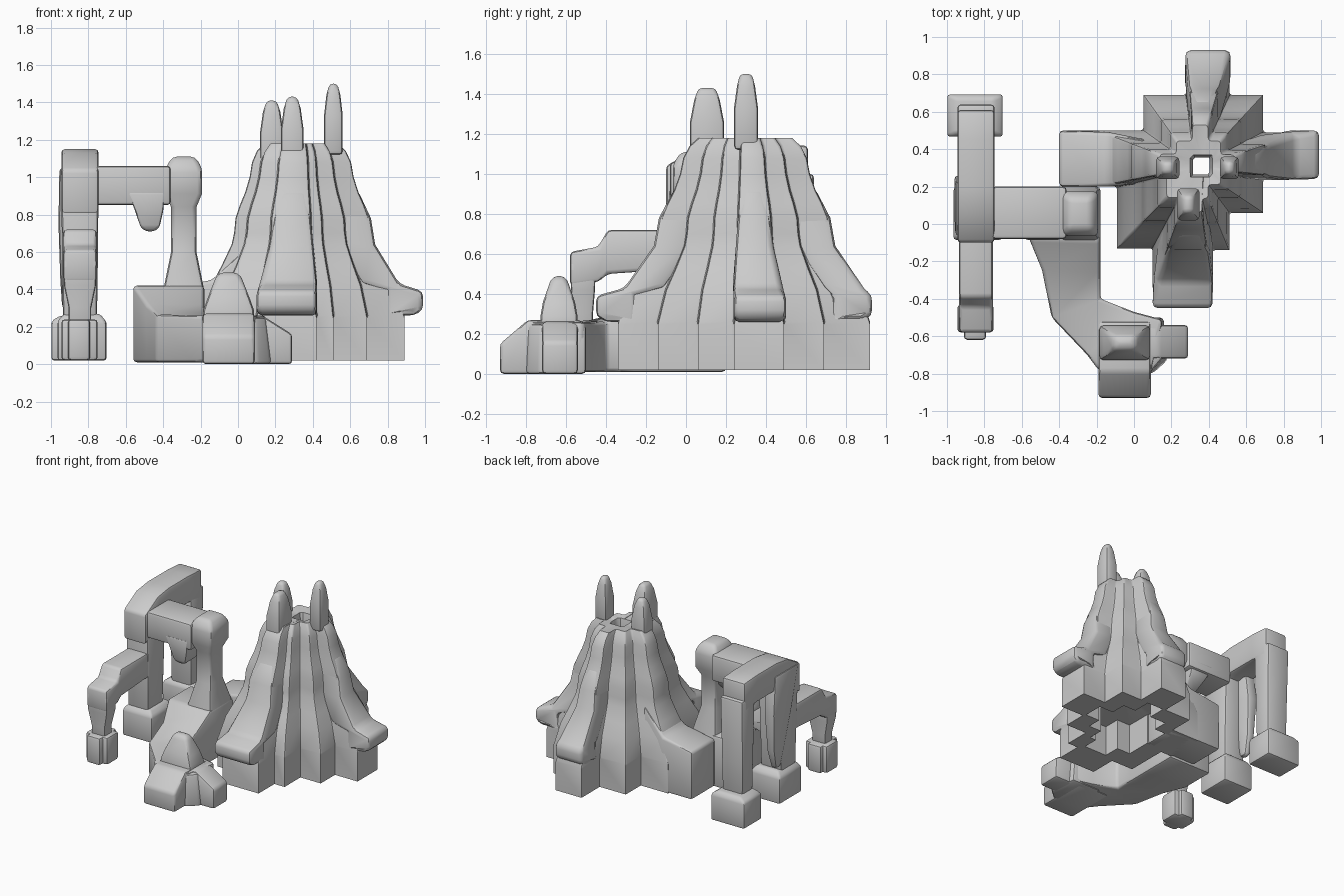
import bpy, bmesh, math

if "Cube" in bpy.data.objects:
    bpy.data.objects.remove(bpy.data.objects["Cube"])


def loft(name, rings, bevel=0.03, caps=True, segs=2, zone=None, ring_loop=False):
    """Skin equal-length point rings, bevel hard edges (optionally only in a height zone)."""
    bm = bmesh.new()
    rows = [[bm.verts.new(p) for p in r] for r in rings]
    n = len(rows[0])
    pairs = list(zip(rows, rows[1:])) + ([(rows[-1], rows[0])] if ring_loop else [])
    for a, b in pairs:
        for i in range(n):
            j = (i + 1) % n
            bm.faces.new((a[i], a[j], b[j], b[i]))
    if caps:
        bm.faces.new(rows[0][::-1])
        bm.faces.new(rows[-1])
    bmesh.ops.recalc_face_normals(bm, faces=bm.faces[:])
    sharp = [e for e in bm.edges if len(e.link_faces) == 2
             and e.calc_face_angle(0) > math.radians(28)]
    if zone:
        inner = set(v for r in rows[zone[2]:] for v in r)
        sharp = [e for e in sharp if not any(v in inner for v in e.verts)
                 and abs(e.verts[0].co.z - e.verts[1].co.z) > .02
                 and all(zone[0] < v.co.z < zone[1] for v in e.verts)]
    bmesh.ops.bevel(bm, geom=sharp, offset=bevel, segments=segs, profile=0.5,
                    affect='EDGES', clamp_overlap=True)
    me = bpy.data.meshes.new(name)
    bm.to_mesh(me)
    bm.free()
    ob = bpy.data.objects.new(name, me)
    bpy.context.collection.objects.link(ob)
    bpy.ops.object.select_all(action='DESELECT')
    ob.select_set(True)
    bpy.context.view_layer.objects.active = ob
    bpy.ops.object.shade_smooth_by_angle(angle=math.radians(40))
    return ob


def rect(x0, x1, y0, y1, z):
    return [(x0, y0, z), (x1, y0, z), (x1, y1, z), (x0, y1, z)]


def stack(name, cx, cy, levels, bevel=0.025):
    """Tower of centred rectangles: (z, half_x, half_y)."""
    return loft(name, [rect(cx - a, cx + a, cy - b, cy + b, z) for z, a, b in levels], bevel)


def box(name, x0, x1, y0, y1, z0, z1, bevel=0.02):
    return loft(name, [rect(x0, x1, y0, y1, z0), rect(x0, x1, y0, y1, z1)], bevel)


# Mountain: stepped star footprint shrunk up the slope, crater shaft, recessed underside
CX, CY = 0.33, 0.30
star = [(.56, -.06), (.56, .19), (.36, .19), (.36, .39), (.18, .39), (.18, .62),
        (-.05, .62), (-.05, .39), (-.28, .39), (-.28, .20), (-.52, .20), (-.52, -.10),
        (-.42, -.10), (-.42, -.43), (-.23, -.43), (-.23, -.64), (.09, -.64),
        (.09, -.44), (.18, -.44), (.18, -.24), (.36, -.24), (.36, -.06)]


def scaled(f, z):
    return [(CX + x * f, CY + y * f, z) for x, y in star]


def shaft(h, z):
    return [(CX + .03 + x * h / max(abs(x), abs(y)),
             CY + .01 + y * h / max(abs(x), abs(y)), z) for x, y in star]


levels = [(.02, 1), (.26, 1), (.42, .91), (.53, .80), (.64, .70), (.70, .675), (.78, .66),
          (.85, .615), (.92, .56), (1.0, .515), (1.08, .49), (1.14, .44), (1.18, .37)]
rings = [scaled(f, z) for z, f in levels]
rings += [shaft(.06, 1.17), shaft(.045, 1.10), shaft(.045, .28),
          scaled(.62, .26), scaled(.62, .02)]
loft("mountain", rings, 0.022, caps=False, zone=(.25, 1.19, len(levels)), ring_loop=True)


# Flows running down three ridges and swelling over the base
def flow(name, dx, dy, off, hw, reach, ridge):
    prof = [(.26, reach - .05, 1), (.29, reach, 1), (.39, reach, 1), (.43, ridge * .95, .95),
            (.64, ridge * .72, .72), (.78, ridge * .68, .62), (.93, ridge * .555, .45)]
    out = []
    for z, r, w in prof:
        o = off * min(1, r / reach)
        ring = []
        for rr, s in ((r - .2, -1), (r, -1), (r, 1), (r - .2, 1)):
            t = o + s * hw * w
            ring.append((CX + dx * rr + abs(dy) * t, CY + dy * rr + abs(dx) * t, z))
        out.append(ring)
    loft(name, out, 0.03)


flow("east_flow", 1, 0, .07, .13, .66, .56)
flow("north_flow", 0, 1, .065, .12, .63, .62)
flow("south_flow", 0, -1, -.07, .16, .75, .64)

# West arm of the mountain base
loft("west_arm", [[(-.40, .20, .02), (-.40, .50, .02), (-.40, .50, .40), (-.40, .20, .40)],
                  [(-.14, .20, .02), (-.14, .50, .02), (-.14, .49, .45), (-.14, .20, .45)],
                  [(.06, .20, .02), (.06, .49, .02), (.06, .45, .64), (.06, .22, .64)]], 0.02)

# Rim spires
for name, x, y, a, b, z0, z1 in (("west_spire", .18, .30, .062, .06, 1.0, 1.41),
                                 ("front_spire", .29, .105, .06, .085, 1.0, 1.43),
                                 ("east_spire", .51, .30, .05, .06, 1.12, 1.50)):
    stack(name, x, y, [(z0, a, b), (z1 - .17, a, b), (z1 - .06, a * .75, b * .75),
                       (z1, a * .42, b * .5)], 0.02)

# River from under the bridge to the front pool
river = [((-.56, .20), (-.18, .20), .42), ((-.56, -.08), (-.18, -.09), .42),
         ((-.49, -.25), (-.18, -.26), .32), ((-.44, -.50), (-.18, -.40), .265),
         ((-.25, -.70), (0, -.47), .26), ((-.19, -.78), (.15, -.51), .26),
         ((.09, -.80), (.15, -.54), .26)]
loft("river", [[(*l, .01), (*r, .01), (*r, z), (*l, z)] for l, r, z in river], 0.02)

# Pool with sloping arms and a pointed cap
loft("pool_front_arm", [[(-.19, y, 0), (.09, y, 0), (.09, y, z), (-.19, y, z)]
                        for y, z in ((-.93, .15), (-.79, .27), (-.52, .27))], 0.02)
loft("pool_side_arm", [[(x, -.72, 0), (x, -.54, 0), (x, -.54, z), (x, -.72, z)]
                       for x, z in ((.29, .16), (.13, .26), (-.15, .27))], 0.02)
loft("pool_corner", [[(-.1, -.80, 0), (.10, -.80, 0), (.18, -.73, 0), (.16, -.5, 0), (-.1, -.5, 0)],
                     [(-.1, -.80, .25), (.09, -.79, .25), (.15, -.72, .25), (.14, -.5, .25),
                      (-.1, -.5, .25)]], 0.02)
stack("pool_spire", -.05, -.635, [(.2, .14, .095), (.29, .135, .093), (.36, .11, .08),
                                  (.46, .07, .045), (.49, .05, .03)], 0.025)

# Tower beside the mountain
stack("tower", -.29, .055, [(.25, .11, .145), (.42, .105, .14), (.60, .068, .085),
                            (.84, .068, .085), (.91, .098, .12), (1.05, .098, .12),
                            (1.11, .06, .08)], 0.025)

# Bridge and its hanging drip
box("bridge", -.76, -.36, -.08, .20, .85, 1.06)
loft("bridge_drip", [rect(-.59, -.39, -.085, .205, .92), rect(-.55, -.40, -.08, .17, .82),
                     rect(-.52, -.42, -.07, .08, .73), rect(-.49, -.45, -.05, .03, .71)], 0.015)

# Upper beam of the aqueduct with two tall legs
loft("upper_beam", [[(-.945, y, z0), (-.745, y, z0), (-.745, y, z1), (-.945, y, z1)]
                    for y, z0, z1 in ((-.10, .80, 1.04), (.06, .90, 1.13), (.2, .93, 1.15),
                                      (.45, .93, 1.15), (.61, .90, 1.14))], 0.02)
for name, y, hy in (("middle", .04, .12), ("back", .555, .085)):
    stack(name + "_leg", -.845, y, [(.18, .09, hy * .8), (.5, .095, hy * .85),
                                    (1.0, .1, hy)], 0.02)
stack("back_foot", -.85, .58, [(.02, .148, .113), (.23, .148, .113), (.26, .10, .09)], 0.015)
stack("middle_foot", -.835, .055, [(.02, .13, .14), (.23, .13, .14), (.27, .095, .11)], 0.015)
loft("side_drip", [rect(-.955, -.86, -.07, .23, 1.05), rect(-.96, -.87, .02, .26, .75),
                   rect(-.95, -.88, .10, .24, .45), rect(-.94, -.89, .14, .20, .30)], 0.02)

# Lower broken arch reaching forward
loft("lower_beam", [[(-.935, y, z0), (-.755, y, z0), (-.755, y, z1), (-.935, y, z1)]
                    for y, z0, z1 in ((-.58, .44, .61), (-.44, .46, .635), (-.39, .50, .72),
                                      (-.10, .52, .72), (.02, .52, .72))], 0.02)
stack("front_leg", -.845, -.515, [(.2, .06, .05), (.30, .06, .05), (.42, .085, .06),
                                  (.56, .09, .065)], 0.015)
box("front_foot", -.945, -.75, -.58, -.43, .02, .24)
box("front_foot_cross", -.91, -.79, -.62, -.40, .02, .24)
